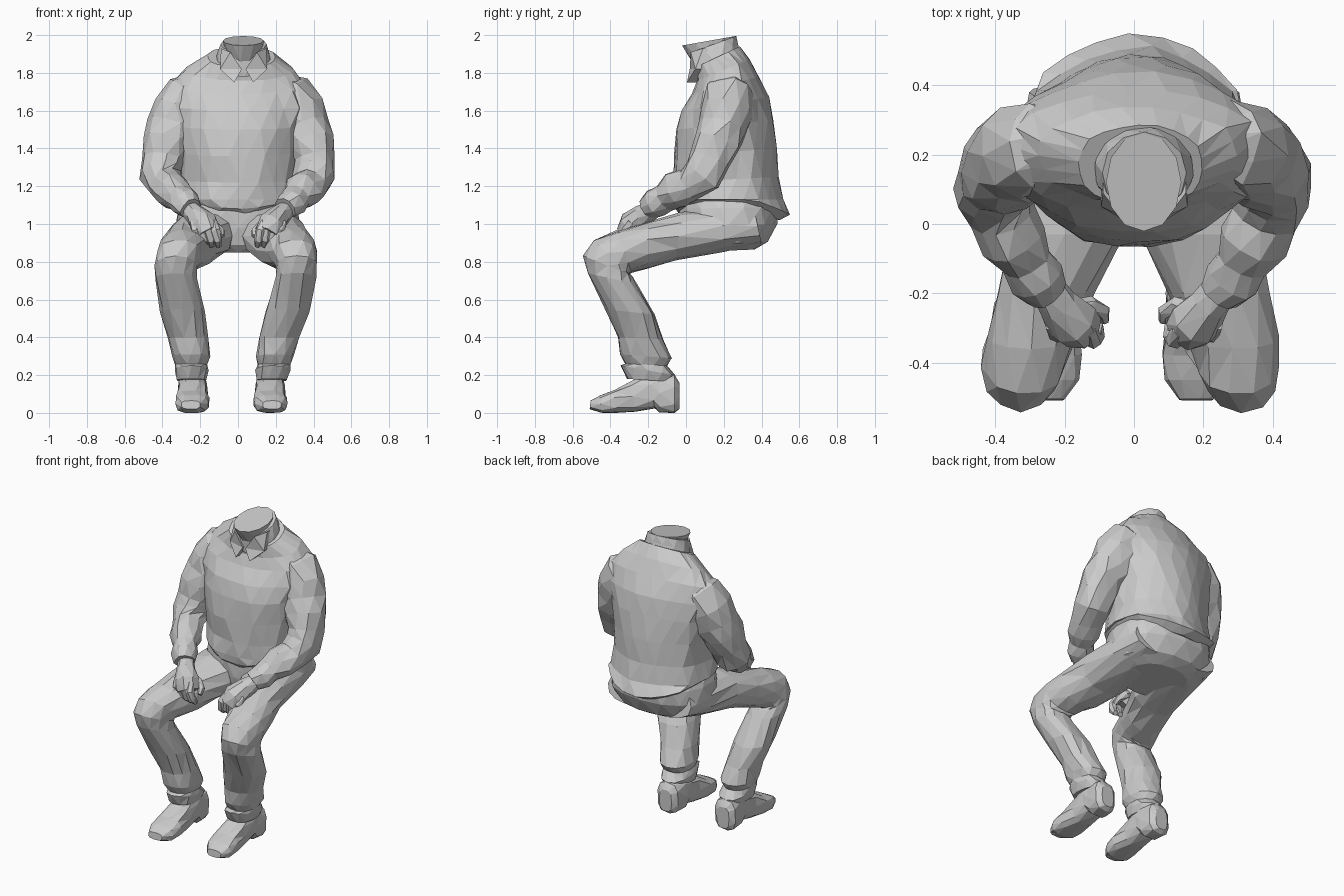
import bpy, bmesh, math, random
from mathutils import Vector

random.seed(7)


def finish(name, bm):
    bmesh.ops.recalc_face_normals(bm, faces=bm.faces)
    bmesh.ops.triangulate(bm, faces=bm.faces)
    me = bpy.data.meshes.new(name)
    bm.to_mesh(me)
    bm.free()
    ob = bpy.data.objects.new(name, me)
    bpy.context.collection.objects.link(ob)
    return ob


def loft(name, rings, n=12, jitter=0.03, folds=0.0, power=2.3, floor=None):
    """Skin (centre, axis_a, axis_b) rings; jitter makes creases, folds runs along columns."""
    bm = bmesh.new()
    columns = [1 + random.uniform(-folds, folds) for _ in range(n)]
    loops = []
    for k, (c, a, b) in enumerate(rings):
        loop = []
        for i in range(n):
            t = 2 * math.pi * (i + 0.35 * (k % 2)) / n
            ca, sa = math.cos(t), math.sin(t)
            ca = math.copysign(abs(ca) ** (2 / power), ca)
            sa = math.copysign(abs(sa) ** (2 / power), sa)
            f = columns[i] * (1.01 + random.uniform(-jitter, jitter))
            p = c + (a * ca + b * sa) * f
            if floor is not None:
                p.z = max(p.z, floor)
            loop.append(bm.verts.new(p))
        loops.append(loop)
    for lo, hi in zip(loops, loops[1:]):
        for i in range(n):
            j = (i + 1) % n
            bm.faces.new((lo[i], lo[j], hi[j], hi[i]))
    bm.faces.new(loops[0])
    bm.faces.new(loops[-1])
    return finish(name, bm)


def side_rings(rows, side=1, shift=lambda z: 0):
    """Rows of x, half width, then the two ends (y, z) of the section seen from the side."""
    out = []
    for x, w, y0, z0, y1, z1 in rows:
        p, q = Vector((0, y0, z0)), Vector((0, y1, z1))
        c = (p + q) / 2
        c.x = side * (x + shift(c.z))
        out.append((c, Vector((w, 0, 0)), (q - p) / 2))
    return out


def path_rings(rows, side=1):
    """Rows of x, y, z, radius; sections stand square to the path."""
    pts = [Vector((side * r[0], r[1], r[2])) for r in rows]
    out = []
    for i, r in enumerate(rows):
        d = (pts[min(i + 1, len(pts) - 1)] - pts[max(i - 1, 0)]).normalized()
        a = d.cross(Vector((0, 1, 0.3))).normalized()
        out.append((pts[i], a * r[3], d.cross(a) * r[3]))
    return out


# Shirt body, slumped forward, with a flared hem at the back
shirt = loft("shirt_body", side_rings([
    (0, .26, .49, 1.02, -.03, 1.05),
    (0, .32, .54, 1.05, -.06, 1.08),
    (0, .325, .505, 1.13, -.065, 1.13),
    (0, .31, .485, 1.25, -.06, 1.22),
    (0, .32, .48, 1.40, -.065, 1.36),
    (0, .35, .46, 1.55, -.055, 1.50),
    (0, .375, .43, 1.67, -.02, 1.60),
    (0, .36, .385, 1.78, .03, 1.69),
    (.01, .285, .335, 1.87, .06, 1.76),
    (.02, .18, .285, 1.94, .05, 1.83)]), n=22, jitter=.025, folds=.025, power=2.1)
# The hem rises at the hips and dips in the middle
for v in shirt.data.vertices:
    if v.co.z < 1.11:
        v.co.z += .07 * (v.co.x / .32) ** 2

# Seat of the trousers
loft("trouser_seat", side_rings([
    (0, .20, .36, .865, .02, .85),
    (0, .29, .43, .905, -.02, .89),
    (0, .325, .48, 1.0, -.04, .98),
    (0, .315, .49, 1.09, -.04, 1.08),
    (0, .29, .46, 1.16, -.03, 1.14)]), n=16, jitter=.01)

# Neck stump, cut off level, and the standing collar around it
loft("neck", side_rings([
    (.03, .09, .22, 1.83, .07, 1.77),
    (.03, .09, .24, 1.92, .03, 1.86),
    (.028, .108, .262, 1.995, -.02, 1.945)]), n=12, jitter=.005, power=2)
loft("collar_band", side_rings([
    (.03, .15, .285, 1.90, .04, 1.78),
    (.03, .14, .275, 1.95, .03, 1.84),
    (.03, .122, .265, 1.995, .03, 1.91)]), n=12, jitter=.015, power=2)

SHOES = [(.175, .045, -.035, .02, -.035, .16), (.175, .075, -.06, 0, -.06, .20),
         (.17, .08, -.14, 0, -.14, .21), (.17, .078, -.165, .025, -.20, .21),
         (.17, .078, -.27, .005, -.29, .17), (.17, .09, -.37, 0, -.38, .12),
         (.175, .085, -.45, 0, -.45, .095), (.18, .05, -.51, .02, -.505, .065)]

for label, s in (("right", 1), ("left", -1)):
    # The left foot stands a little wider than the right one
    spread = (lambda z: 0) if s == 1 else (lambda z: max(0, 1 - z) * .078)

    # Collar points
    bm = bmesh.new()
    flap = [(.15, .09, 1.93), (.10, .025, 1.91), (.04, .02, 1.82), (.08, .005, 1.75), (.155, .05, 1.82)]
    front = [bm.verts.new((.03 + s * (x - .03), y, z)) for x, y, z in flap]
    back = [bm.verts.new((.03 + s * (x - .03), y + .05, z)) for x, y, z in flap]
    bm.faces.new(front)
    bm.faces.new(back)
    for i in range(5):
        j = (i + 1) % 5
        bm.faces.new((front[i], front[j], back[j], back[i]))
    finish(label + "_collar_point", bm)

    # Trouser leg: thigh, bent knee, shin and bunched cuff
    loft(label + "_trouser_leg", side_rings([
        (.16, .14, .40, .90, .36, 1.08),
        (.165, .165, .20, .85, .20, 1.08),
        (.195, .165, -.05, .81, -.03, 1.06),
        (.245, .145, -.20, .765, -.20, 1.015),
        (.285, .13, -.29, .745, -.36, .965),
        (.30, .117, -.30, .735, -.49, .915),
        (.31, .11, -.29, .73, -.54, .83),
        (.305, .107, -.26, .68, -.52, .74),
        (.26, .118, -.17, .52, -.43, .55),
        (.215, .105, -.12, .39, -.36, .40),
        (.195, .10, -.08, .29, -.35, .31),
        (.19, .085, -.10, .25, -.32, .26),
        (.185, .092, -.06, .20, -.34, .25),
        (.18, .08, -.08, .165, -.31, .18)], s, spread), n=12, jitter=.042)

    # Shoe with a raised heel
    loft(label + "_shoe", side_rings(SHOES, s, lambda z: spread(.1)),
         n=10, jitter=.015, power=3, floor=0)

    # Creased sleeve from shoulder to cuff
    loft(label + "_sleeve", path_rings([
        (.20, .23, 1.74, .07), (.265, .23, 1.69, .12), (.315, .215, 1.60, .137),
        (.35, .19, 1.51, .13), (.38, .16, 1.43, .125), (.40, .13, 1.34, .108),
        (.405, .095, 1.26, .11), (.38, .02, 1.21, .09), (.345, -.05, 1.175, .095),
        (.31, -.11, 1.14, .074), (.28, -.16, 1.11, .076), (.25, -.20, 1.08, .06)], s),
        n=10, jitter=.085)

    # Hand hanging between the thighs: palm, four fingers and thumb
    loft(label + "_palm", path_rings([
        (.26, -.17, 1.08, .048), (.22, -.23, 1.045, .056),
        (.18, -.28, 1.0, .073), (.155, -.30, .95, .066)], s), n=8)
    for i in range(4):
        x, y = .108 + .034 * i, -.325 + .006 * i
        loft(f"{label}_finger_{i + 1}", path_rings([
            (x + .025, y + .02, 1.01, .024), (x + .01, y - .01, .965, .026),
            (x, y, .915, .024), (x - .005, y + .03, .885, .016)], s), n=6, jitter=.02)
    loft(label + "_thumb", path_rings([
        (.18, -.25, 1.02, .03), (.125, -.235, .99, .027),
        (.09, -.255, .96, .022), (.085, -.28, .935, .014)], s), n=6, jitter=.02)
